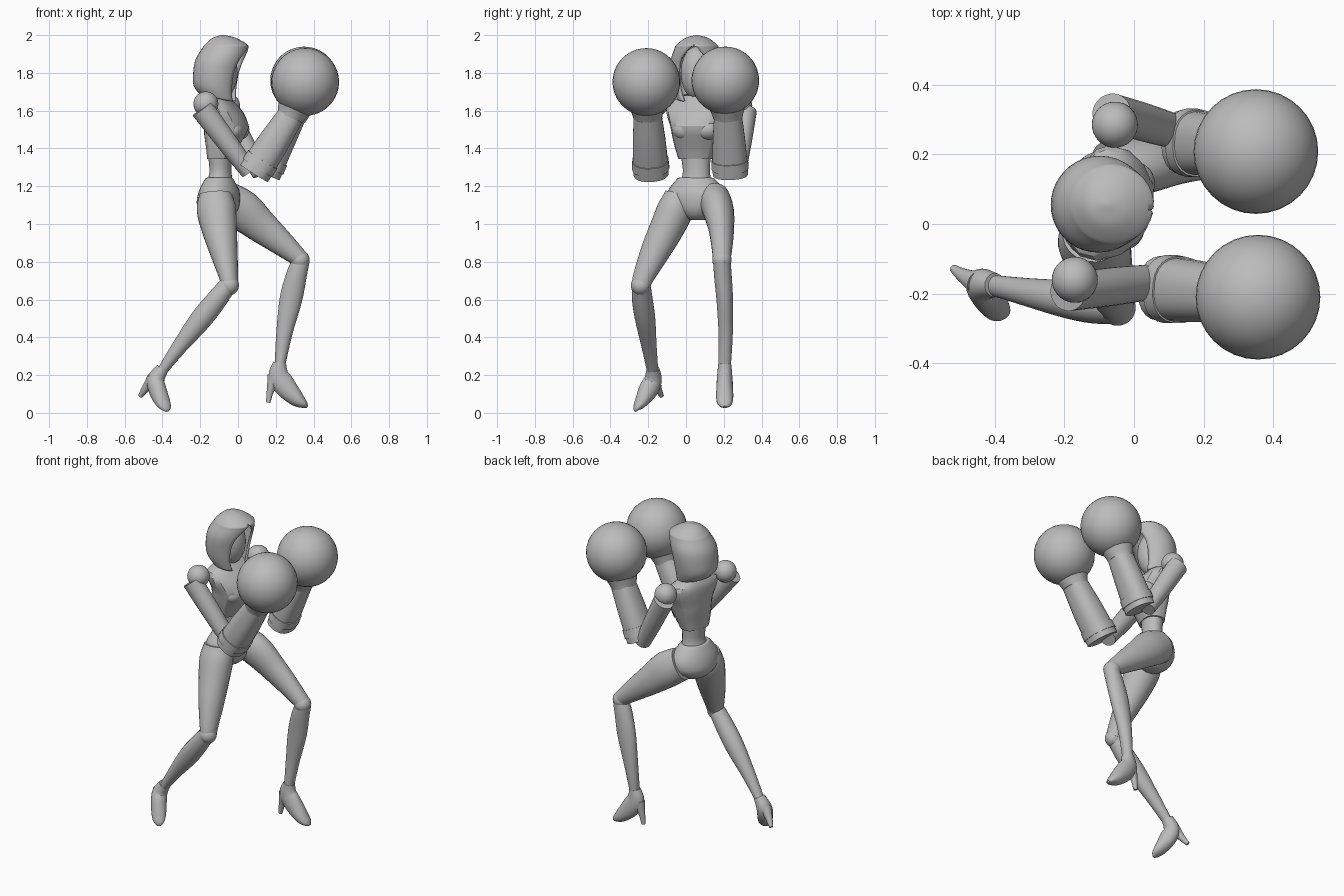
import bpy, bmesh, math
from mathutils import Vector

if "Cube" in bpy.data.objects:
    bpy.data.objects.remove(bpy.data.objects["Cube"])

grey = bpy.data.materials.new("plain_grey")
grey.use_nodes = True
tone = (0.5, 0.5, 0.5, 1)
grey.diffuse_color = tone
grey.node_tree.nodes["Principled BSDF"].inputs["Base Color"].default_value = tone

FACING = Vector((0.25, 0.97, 0)).normalized()   # body's sideways axis
SIDE = Vector((0, 1, 0))


def finish(name, bm, angle=40):
    bmesh.ops.recalc_face_normals(bm, faces=bm.faces)
    mesh = bpy.data.meshes.new(name)
    bm.to_mesh(mesh)
    bm.free()
    mesh.materials.append(grey)
    ob = bpy.data.objects.new(name, mesh)
    bpy.context.collection.objects.link(ob)
    bpy.ops.object.select_all(action='DESELECT')
    ob.select_set(True)
    bpy.context.view_layer.objects.active = ob
    bpy.ops.object.shade_smooth_by_angle(angle=math.radians(angle))
    return ob


def spline(rows, steps):
    """Smoothly interpolate rows of equal length."""
    rows = [Vector(r) for r in rows]
    out = []
    for i in range(len(rows) - 1):
        p0, p1 = rows[max(i - 1, 0)], rows[i]
        p2, p3 = rows[i + 1], rows[min(i + 2, len(rows) - 1)]
        for k in range(steps):
            t = k / steps
            out.append(0.5 * (2 * p1 + (p2 - p0) * t + (2 * p0 - 5 * p1 + 4 * p2 - p3) * t * t
                              + (3 * p1 - p0 - 3 * p2 + p3) * t ** 3))
    return out + [rows[-1]]


def tube(name, rows, side=SIDE, steps=4, segs=24, power=2, flat=False, angle=40):
    """Loft ellipses along a path; each row is x, y, z, depth, width."""
    rows = spline(rows, steps)
    centres = [Vector(r[:3]) for r in rows]
    bm = bmesh.new()
    rings = []
    for i, r in enumerate(rows):
        t = centres[min(i + 1, len(rows) - 1)] - centres[max(i - 1, 0)]
        t = Vector((0, 0, 1)) if flat else t.normalized()
        u = side.cross(t).normalized()
        s = t.cross(u)
        ring = []
        for k in range(segs):
            a = math.tau * (k + 0.5) / segs
            c, d = [math.copysign(abs(f) ** (2 / power), f) for f in (math.cos(a), math.sin(a))]
            ring.append(bm.verts.new(centres[i] + u * c * r[3] + s * d * r[4]))
        rings.append(ring)
    for lo, hi in zip(rings, rings[1:]):
        for k in range(segs):
            n = (k + 1) % segs
            bm.faces.new((lo[k], lo[n], hi[n], hi[k]))
    bm.faces.new(rings[0])
    bm.faces.new(rings[-1])
    return finish(name, bm, angle)


def ball(name, centre, size):
    bm = bmesh.new()
    bmesh.ops.create_uvsphere(bm, u_segments=32, v_segments=20, radius=1)
    size = Vector(size) if isinstance(size, tuple) else Vector((size,) * 3)
    for v in bm.verts:
        v.co = Vector(centre) + v.co * size
    return finish(name, bm)


# Hood: rings with a pointed gap towards the face
def hood():
    # height, back, front, half width, half angle of the gap
    rows = spline([(1.665, -.2, .0, .105, .62), (1.72, -.235, .005, .125, .66),
                   (1.80, -.237, .02, .137, .66), (1.87, -.225, .04, .137, .55),
                   (1.93, -.19, .055, .118, .2), (1.95, -.175, .05, .107, .01),
                   (1.985, -.135, -.01, .06, .01), (2.0, -.09, -.07, .005, .01)], 4)
    bm = bmesh.new()
    n = 32
    yaw = -0.15
    rings = []
    for z, back, front, width, gap in rows:
        ring = []
        gap = max(gap, 0.005)
        for k in range(n + 1):
            a = gap + (math.tau - 2 * gap) * k / n
            x, y = math.cos(a) * (front - back) / 2, math.sin(a) * width
            mid = (front + back) / 2
            slope = -0.02 * math.cos(a) * max(0, (1.8 - z) / .135)
            ring.append(bm.verts.new((mid + x * math.cos(yaw) - y * math.sin(yaw),
                                      .057 + x * math.sin(yaw) + y * math.cos(yaw), z + slope)))
        rings.append(ring)
    for lo, hi in zip(rings, rings[1:]):
        for k in range(n):
            bm.faces.new((lo[k], lo[k + 1], hi[k + 1], hi[k]))
    bm.faces.new(rings[-1])
    bmesh.ops.remove_doubles(bm, verts=bm.verts, dist=0.0015)
    ob = finish("hood", bm)
    mod = ob.modifiers.new("thickness", 'SOLIDIFY')
    mod.thickness = 0.014
    mod.offset = -1


hood()
ball("face", (-.09, .057, 1.80), (.088, .085, .14))
tube("neck", [(-.11, .06, 1.60, .05, .05), (-.1, .06, 1.75, .045, .048)], steps=1)

# Torso
tube("chest", [(-.095, .05, 1.345, .065, .09), (-.085, .05, 1.40, .08, .107),
               (-.07, .052, 1.47, .105, .125), (-.062, .055, 1.52, .115, .137),
               (-.08, .06, 1.59, .10, .165), (-.10, .06, 1.64, .075, .155),
               (-.105, .06, 1.68, .05, .07)], FACING, steps=2, segs=16, power=2.5, flat=True, angle=25)
for name, y, x in (("left_breast_plate", .115, .005), ("right_breast_plate", -.01, -.025)):
    ball(name, (x, y, 1.50), (.055, .062, .055))
tube("waist", [(-.1, .05, 1.20, .075, .095), (-.093, .055, 1.27, .058, .073),
               (-.095, .052, 1.36, .062, .08)], FACING, flat=True)
tube("pelvis", [(-.1, .05, 1.245, .065, .088), (-.1, .052, 1.235, .075, .105),
                (-.1, .055, 1.17, .105, .155), (-.105, .06, 1.10, .11, .15),
                (-.1, .06, 1.05, .085, .09), (-.09, .06, 1.02, .04, .045)], FACING, flat=True)

# Arms: shoulder ball, upper arm, gauntlet, cuff and round glove
ARMS = {
    "right": ((-.17, -.16, 1.635), (-.19, -.195, 1.61), (.06, -.165, 1.275),
              (.085, -.185, 1.27), (.28, -.203, 1.575), (.356, -.21, 1.752)),
    "left": ((-.055, .285, 1.625), (-.065, .32, 1.60), (.12, .265, 1.265),
             (.15, .235, 1.265), (.29, .222, 1.57), (.35, .208, 1.76)),
}
for side, (shoulder, top, elbow, base, wrist, glove) in ARMS.items():
    ball(side + "_shoulder", shoulder, .066)
    mid = tuple((p + q) / 2 for p, q in zip(top, elbow))
    tube(side + "_upper_arm", [top + (.062, .055), mid + (.056, .055), elbow + (.045, .05)])
    b, w, g = Vector(base), Vector(wrist), Vector(glove)
    depth = .088 if side == "right" else .078
    tube(side + "_gauntlet", [(*b, depth, .094), (*b.lerp(w, .5), depth - .004, .088),
                              (*w, .07, .074)], power=2.4)
    axis = (w - b).normalized()
    plate = b + axis * .035
    tube(side + "_gauntlet_band", [(*plate, depth + .005, .099),
                                   (*(plate + axis * .05), depth + .004, .096)], steps=1, power=2.4)
    tube(side + "_glove_cuff", [(*w.lerp(g, -.05), .073, .077), (*w.lerp(g, .1), .082, .085),
                                (*w.lerp(g, .35), .10, .105), (*w.lerp(g, .6), .14, .14)])
    ball(side + "_glove", glove, .179)

# Legs
tube("right_thigh", [(-.12, -.035, 1.16, .085, .075), (-.115, -.055, 1.08, .105, .095),
                     (-.098, -.105, .97, .093, .09), (-.075, -.165, .85, .073, .078),
                     (-.05, -.225, .72, .05, .057), (-.045, -.238, .67, .045, .05)], FACING)
ball("right_knee", (-.047, -.24, .675), .052)
tube("right_shin", [(-.055, -.238, .675, .048, .05), (-.12, -.23, .59, .056, .055),
                    (-.2, -.215, .49, .058, .053), (-.31, -.195, .35, .041, .04),
                    (-.40, -.177, .225, .027, .03)])
tube("left_thigh", [(-.07, .15, 1.13, .10, .085), (.02, .17, 1.075, .108, .083),
                    (.12, .185, .99, .09, .07), (.23, .19, .90, .068, .058),
                    (.33, .19, .815, .046, .047)], FACING)
ball("left_knee", (.328, .19, .81), .051)
tube("left_shin", [(.335, .19, .81, .046, .045), (.31, .195, .73, .055, .047),
                   (.28, .205, .60, .06, .044), (.245, .21, .42, .043, .038),
                   (.222, .205, .25, .028, .033)])

# High-heeled shoes
toe_side = Vector((.9, .35, 0)).normalized()
tube("left_shoe", [(.222, .205, .265, .034, .034), (.215, .205, .20, .055, .04),
                   (.25, .205, .14, .058, .044), (.31, .205, .075, .042, .045),
                   (.35, .205, .045, .022, .034), (.368, .205, .032, .006, .012)])
tube("left_heel", [(.195, .205, .19, .04, .034), (.172, .205, .12, .02, .02),
                   (.16, .205, .055, .012, .012)])
tube("right_shoe", [(-.40, -.175, .235, .034, .034), (-.435, -.175, .175, .048, .045),
                    (-.425, -.20, .12, .052, .046), (-.40, -.236, .06, .035, .042),
                    (-.382, -.26, .027, .018, .03), (-.376, -.268, .008, .005, .01)], toe_side)
tube("right_heel", [(-.45, -.17, .18, .036, .034), (-.492, -.147, .125, .02, .02),
                    (-.518, -.128, .088, .012, .012)], toe_side)
